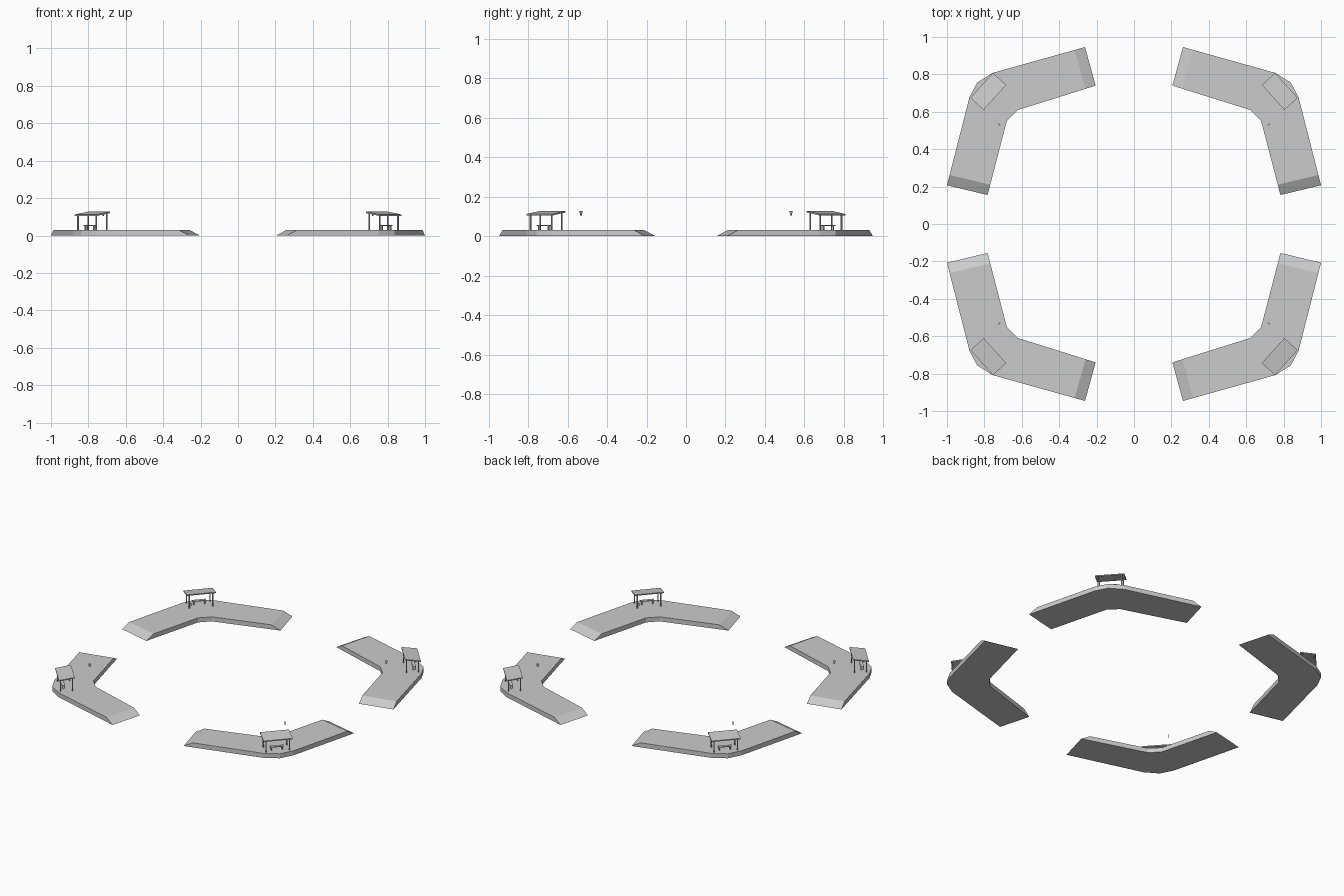
import bpy, bmesh
from mathutils import Vector, Matrix

cube = bpy.data.objects.get("Cube")
if cube:
    bpy.data.objects.remove(cube, do_unlink=True)

grey = bpy.data.materials.new("concrete grey")
grey.diffuse_color = (0.6, 0.6, 0.6, 1)
grey.use_nodes = True
grey.node_tree.nodes["Principled BSDF"].inputs["Base Color"].default_value = (0.6, 0.6, 0.6, 1)
grey.node_tree.nodes["Principled BSDF"].inputs["Roughness"].default_value = 0.9

DECK = 0.03
CORNERS = (("back_left", 1, 1), ("back_right", -1, 1),
           ("front_left", 1, -1), ("front_right", -1, -1))


def finish(bm, name, sx, sy):
    """Mirror the part into its corner and turn it into an object."""
    bmesh.ops.transform(bm, matrix=Matrix.Diagonal((sx, sy, 1, 1)), verts=bm.verts)
    bmesh.ops.recalc_face_normals(bm, faces=bm.faces)
    mesh = bpy.data.meshes.new(name)
    bm.to_mesh(mesh)
    bm.free()
    mesh.materials.append(grey)
    bpy.context.collection.objects.link(bpy.data.objects.new(name, mesh))


def prism(bm, lower, upper):
    """Closed solid between two matching outlines."""
    a = [bm.verts.new(p) for p in lower]
    b = [bm.verts.new(p) for p in upper]
    bm.faces.new(a[::-1])
    bm.faces.new(b)
    for i in range(len(a)):
        j = (i + 1) % len(a)
        bm.faces.new((a[i], a[j], b[j], b[i]))


def box(bm, centre, size, frame):
    m = frame @ Matrix.Translation(centre) @ Matrix.Diagonal((*size, 1))
    bmesh.ops.create_cube(bm, size=1, matrix=m)


# Shelter frame: local x runs along the shelter, local y points outward
along = Vector((0.67, -0.742, 0)).normalized()
out = Vector((-along.y, along.x, 0))
frame = Matrix((along, out, (0, 0, 1))).transposed().to_4x4()
frame.translation = (0.779, 0.709, DECK)

# Angled platform outline, starting and ending at the ramp tips
OUTLINE = [(0.205, 0.74), (0.62, 0.61), (0.68, 0.55), (0.783, 0.155),
           (1.0, 0.207), (0.88, 0.677), (0.838, 0.757), (0.755, 0.808), (0.262, 0.946)]
# Each ramp corner slides along its wall towards this neighbour
RAMP = {0: 1, 3: 2, 4: 5, 8: 7}

for corner, sx, sy in CORNERS:
    # Platform with a ramp at both ends
    low = [Vector((x, y, 0)) for x, y in OUTLINE]
    high = [p.copy() for p in low]
    for i, j in RAMP.items():
        high[i] += (low[j] - low[i]).normalized() * 0.057
    for p in high:
        p.z = DECK
    bm = bmesh.new()
    prism(bm, low, high)
    finish(bm, "platform_" + corner, sx, sy)

    # Lean-to roof, lower on the outer side
    bm = bmesh.new()
    section = [(-0.048, 0.09), (0.048, 0.075), (0.048, 0.082), (-0.048, 0.097)]
    prism(bm, [frame @ Vector((-0.09, y, z)) for y, z in section],
          [frame @ Vector((0.09, y, z)) for y, z in section])
    finish(bm, "shelter_roof_" + corner, sx, sy)

    # Four roof posts
    bm = bmesh.new()
    for x in (-0.073, 0.073):
        for y, h in ((-0.037, 0.09), (0.037, 0.079)):
            box(bm, (x, y, h / 2), (0.006, 0.006, h), frame)
    finish(bm, "shelter_posts_" + corner, sx, sy)

    # Bench seat on two legs
    bm = bmesh.new()
    box(bm, (0, 0.014, 0.023), (0.085, 0.02, 0.005), frame)
    for x in (-0.034, 0.034):
        box(bm, (x, 0.014, 0.0105), (0.005, 0.016, 0.021), frame)
    finish(bm, "bench_" + corner, sx, sy)

    # Small hanging sign plate, tapered at the bottom
    bm = bmesh.new()
    sign = frame.copy()
    sign.translation = (0.72, 0.532, 0.105)
    shape = [(-0.004, 0), (0.004, 0), (0.008, 0.012), (0.008, 0.022), (-0.008, 0.022), (-0.008, 0.012)]
    prism(bm, [sign @ Vector((-0.0015, y, z)) for y, z in shape],
          [sign @ Vector((0.0015, y, z)) for y, z in shape])
    finish(bm, "hanging_sign_" + corner, sx, sy)
